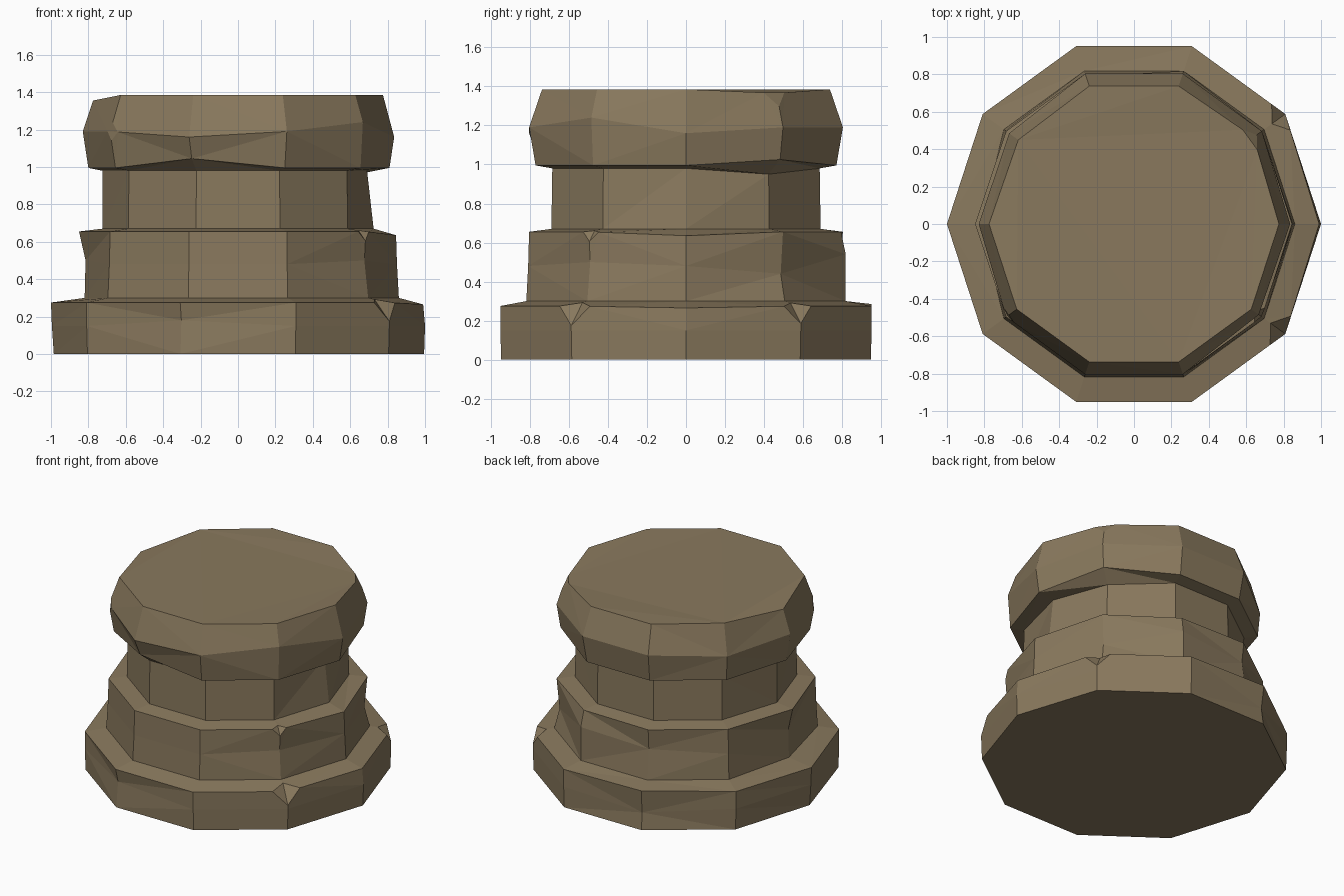
import bpy, bmesh
from math import cos, sin, radians

if "Cube" in bpy.data.objects:
    bpy.data.objects.remove(bpy.data.objects["Cube"])

SIDES = 10

# Stepped pedestal profile: (radius, height), bottom to top
PROFILE = [
    (0.995, 0.0), (1.0, 0.15), (1.0, 0.275),            # base slab
    (0.86, 0.30), (0.85, 0.48), (0.845, 0.655),         # second tier
    (0.725, 0.67), (0.72, 0.98),                        # neck
    (0.81, 0.995), (0.845, 1.19), (0.775, 1.385),       # cap
]

# Worn spots: (ring, corner) -> (radius change, height change)
WEAR = {
    (0, 5): (-0.01, 0), (1, 5): (-0.005, 0), (1, 7): (-0.02, 0.03),
    (1, 3): (-0.02, -0.03), (2, 0): (-0.01, -0.01), (2, 3): (0, 0.01),
    (3, 5): (-0.04, 0), (4, 5): (-0.035, 0.02), (5, 5): (0.005, 0),
    (4, 9): (-0.015, 0.02), (4, 2): (0.01, 0.06), (5, 2): (-0.01, 0),
    (4, 1): (-0.025, -0.04), (4, 3): (-0.02, 0.03), (5, 0): (0, -0.02),
    (7, 0): (-0.03, 0), (7, 1): (0, -0.03), (7, 5): (0.005, 0),
    (8, 7): (-0.01, 0.05), (8, 1): (0.01, 0.03), (8, 5): (-0.01, 0),
    (9, 0): (-0.01, -0.03), (9, 5): (-0.015, 0), (9, 7): (0, -0.03),
    (9, 9): (-0.02, 0.05), (9, 4): (-0.02, -0.02),
    (10, 5): (0, -0.03), (10, 1): (0.015, -0.02), (10, 4): (-0.01, 0),
}

# Corners knocked off: (ring, corner, size)
CHIPS = [(2, 1, 0.09), (2, 9, 0.10), (5, 9, 0.05), (9, 6, 0.05), (10, 1, 0.07)]

bm = bmesh.new()
rings = []
for k, (r, z) in enumerate(PROFILE):
    ring = []
    for i in range(SIDES):
        dr, dz = WEAR.get((k, i), (0, 0))
        a = radians(i * 360 / SIDES)
        ring.append(bm.verts.new(((r + dr) * cos(a), (r + dr) * sin(a), z + dz)))
    rings.append(ring)

# Walls and end caps
for lo, hi in zip(rings, rings[1:]):
    for i in range(SIDES):
        j = (i + 1) % SIDES
        bm.faces.new((lo[i], lo[j], hi[j], hi[i]))
bm.faces.new(rings[-1])
bm.faces.new(rings[0][::-1])

# Chip the corners
chips = [(rings[k][i], size) for k, i, size in CHIPS]
for vert, size in chips:
    bmesh.ops.bevel(bm, geom=[vert], offset=size, offset_type='OFFSET',
                    segments=1, profile=0.5, affect='VERTICES')
bmesh.ops.triangulate(bm, faces=bm.faces[:])
bmesh.ops.recalc_face_normals(bm, faces=bm.faces[:])

mesh = bpy.data.meshes.new("stone_pedestal")
bm.to_mesh(mesh)
bm.free()
pedestal = bpy.data.objects.new("stone_pedestal", mesh)
bpy.context.collection.objects.link(pedestal)

# Brown stone colour
stone = bpy.data.materials.new("brown_stone")
stone.diffuse_color = (0.25, 0.19, 0.11, 1)
stone.use_nodes = True
stone.node_tree.nodes["Principled BSDF"].inputs["Base Color"].default_value = stone.diffuse_color
mesh.materials.append(stone)
